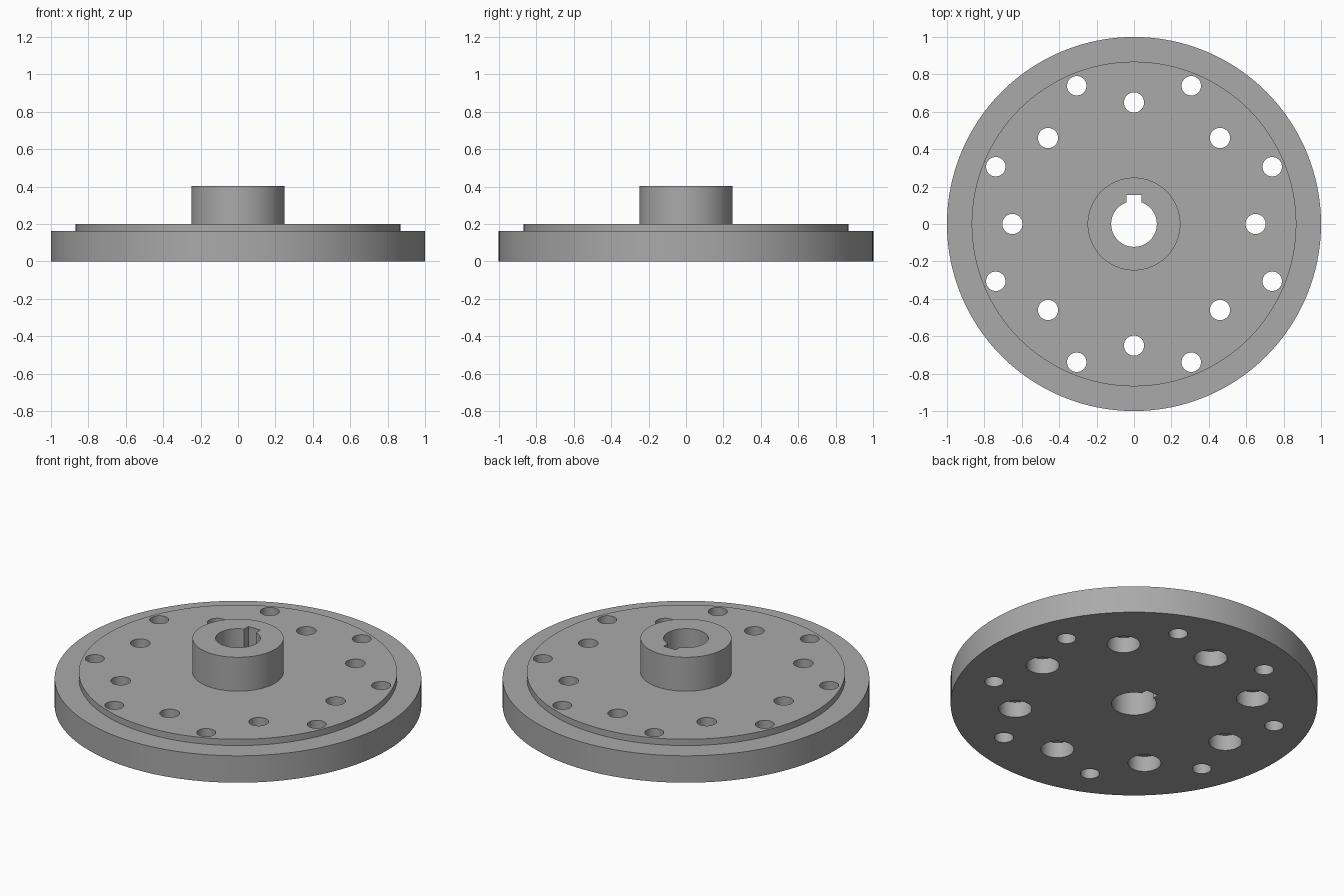
import bpy, bmesh, math
from mathutils import Matrix, Vector

if "Cube" in bpy.data.objects:
    bpy.data.objects.remove(bpy.data.objects["Cube"])

TOP, LOW = 0.5, -0.1   # cutter overshoot heights

steel = bpy.data.materials.new("grey_steel")
steel.use_nodes = True
grey = (0.4, 0.4, 0.4, 1)
steel.diffuse_color = grey
steel.node_tree.nodes["Principled BSDF"].inputs["Base Color"].default_value = grey


def new_object(name, bm):
    bmesh.ops.recalc_face_normals(bm, faces=bm.faces)
    mesh = bpy.data.meshes.new(name)
    bm.to_mesh(mesh)
    bm.free()
    mesh.materials.append(steel)
    obj = bpy.data.objects.new(name, mesh)
    bpy.context.collection.objects.link(obj)
    return obj


def add_lathe(bm, profile, sides, centre=(0, 0)):
    """Stack rings of (radius, z) into a closed turned solid."""
    rings = []
    for r, z in profile:
        ring = []
        for i in range(sides):
            a = math.tau * i / sides
            ring.append(bm.verts.new((centre[0] + r * math.cos(a), centre[1] + r * math.sin(a), z)))
        rings.append(ring)
    for low, high in zip(rings, rings[1:]):
        for i in range(sides):
            j = (i + 1) % sides
            bm.faces.new((low[i], low[j], high[j], high[i]))
    bm.faces.new(rings[0][::-1])
    bm.faces.new(rings[-1])


def cut(target, cutter):
    cutter.hide_render = True
    mod = target.modifiers.new(cutter.name, "BOOLEAN")
    mod.operation, mod.solver, mod.object = "DIFFERENCE", "EXACT", cutter
    bpy.context.view_layer.objects.active = target
    bpy.ops.object.modifier_apply(modifier=mod.name)
    bpy.data.objects.remove(cutter)


# Turned flange: rim, raised face and hub in one solid
bm = bmesh.new()
add_lathe(bm, [(1, 0), (1, 0.162), (0.868, 0.162), (0.868, 0.2), (0.248, 0.2), (0.248, 0.404)], 128)
flange = new_object("hub_flange", bm)

# Centre bore and both bolt circles; the inner ring is counterbored from below
bm = bmesh.new()
add_lathe(bm, [(0.122, LOW), (0.122, TOP)], 64)
for i in range(8):
    a = math.tau * i / 8
    b = a + math.tau / 16
    add_lathe(bm, [(0.09, LOW), (0.09, 0.094), (0.054, 0.094), (0.054, TOP)], 40,
              (0.65 * math.cos(a), 0.65 * math.sin(a)))
    add_lathe(bm, [(0.052, LOW), (0.052, TOP)], 40, (0.8 * math.cos(b), 0.8 * math.sin(b)))
cut(flange, new_object("hole_cutter", bm))

# Keyway on the back side of the bore
bm = bmesh.new()
size = Matrix.Diagonal((0.08, 0.155, TOP - LOW, 1))
bmesh.ops.create_cube(bm, size=1, matrix=Matrix.Translation(Vector((0, 0.0775, (TOP + LOW) / 2))) @ size)
cut(flange, new_object("keyway_cutter", bm))

# Smooth turned walls with crisp edges
bpy.ops.object.select_all(action="DESELECT")
flange.select_set(True)
bpy.context.view_layer.objects.active = flange
bpy.ops.object.shade_smooth_by_angle(angle=math.radians(30))
